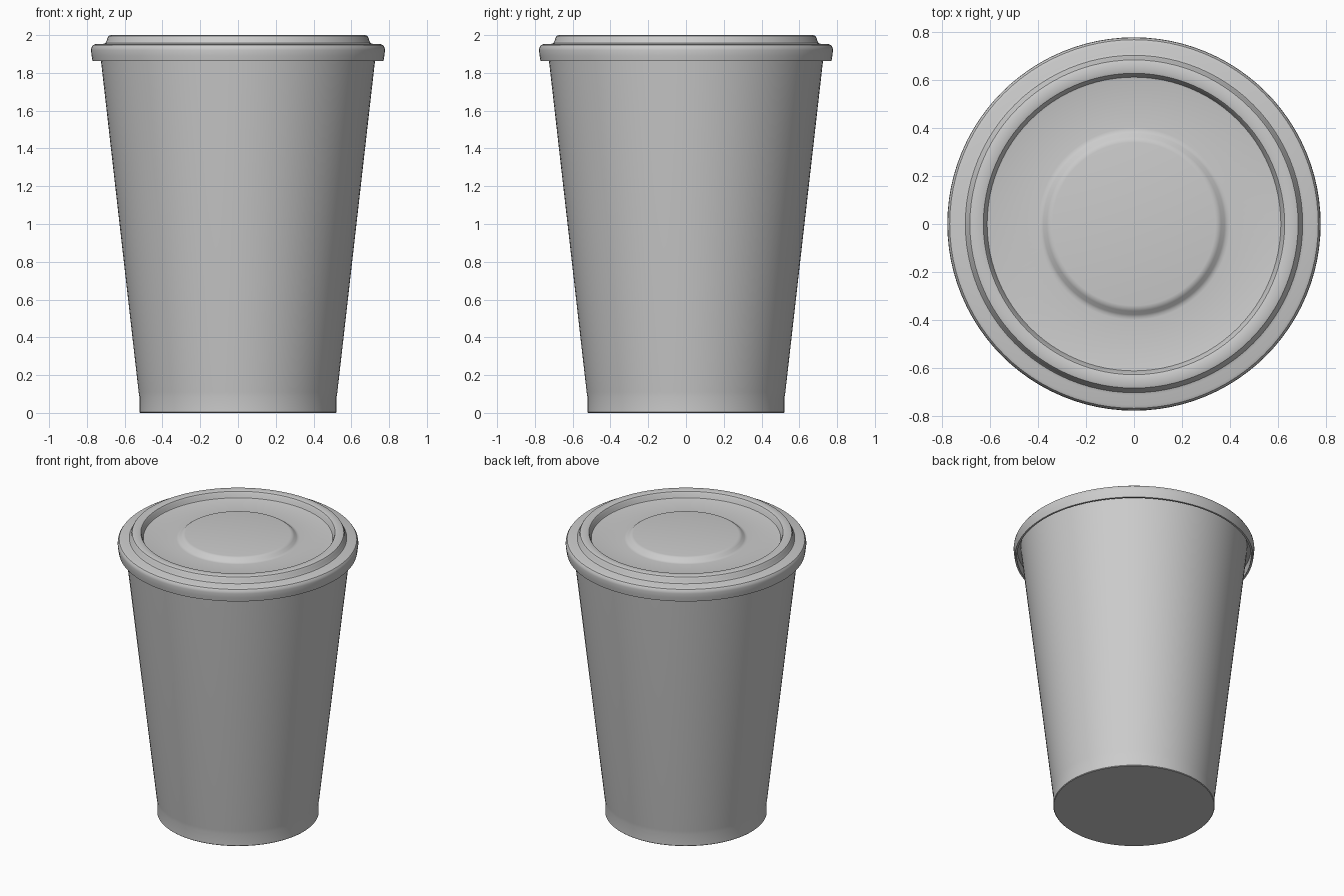
import bpy, bmesh, math

if "Cube" in bpy.data.objects:
    bpy.data.objects.remove(bpy.data.objects["Cube"])

SEGMENTS = 96


def lathe(name, profile):
    """Spin an (r, z) profile around z; points on the axis merge into one."""
    bm = bmesh.new()
    verts = [bm.verts.new((r, 0, z)) for r, z in profile]
    edges = [bm.edges.new(pair) for pair in zip(verts, verts[1:])]
    bmesh.ops.spin(bm, geom=verts + edges, cent=(0, 0, 0), axis=(0, 0, 1),
                   angle=math.tau, steps=SEGMENTS, use_duplicate=False)
    bmesh.ops.remove_doubles(bm, verts=bm.verts, dist=0.0002)
    bmesh.ops.recalc_face_normals(bm, faces=bm.faces)
    mesh = bpy.data.meshes.new(name)
    bm.to_mesh(mesh)
    bm.free()
    obj = bpy.data.objects.new(name, mesh)
    bpy.context.collection.objects.link(obj)
    bpy.ops.object.select_all(action='DESELECT')
    obj.select_set(True)
    bpy.context.view_layer.objects.active = obj
    bpy.ops.object.shade_smooth_by_angle(angle=math.radians(35))
    return obj


# Tapered cup body with a short straight foot
lathe("cup_body", [
    (0, 0), (0.518, 0), (0.522, 0.004), (0.522, 0.085), (0.526, 0.11),
    (0.725, 1.86), (0.733, 1.93), (0, 1.93),
])

# Snap-on lid: skirt, stepped raised ring, sunken floor and central raised disc
lathe("lid", [
    (0, 1.985), (0.34, 1.985), (0.352, 1.983), (0.363, 1.976),
    (0.378, 1.962), (0.388, 1.956), (0.40, 1.955),
    (0.605, 1.955), (0.612, 1.957), (0.616, 1.965), (0.621, 1.985),
    (0.628, 1.996), (0.64, 2.0), (0.672, 2.0), (0.684, 1.996),
    (0.691, 1.985), (0.696, 1.968), (0.703, 1.957), (0.715, 1.953),
    (0.755, 1.952), (0.768, 1.947), (0.776, 1.935), (0.778, 1.92),
    (0.775, 1.89), (0.77, 1.862),
    (0.757, 1.862), (0.757, 1.925), (0.72, 1.925),
])
